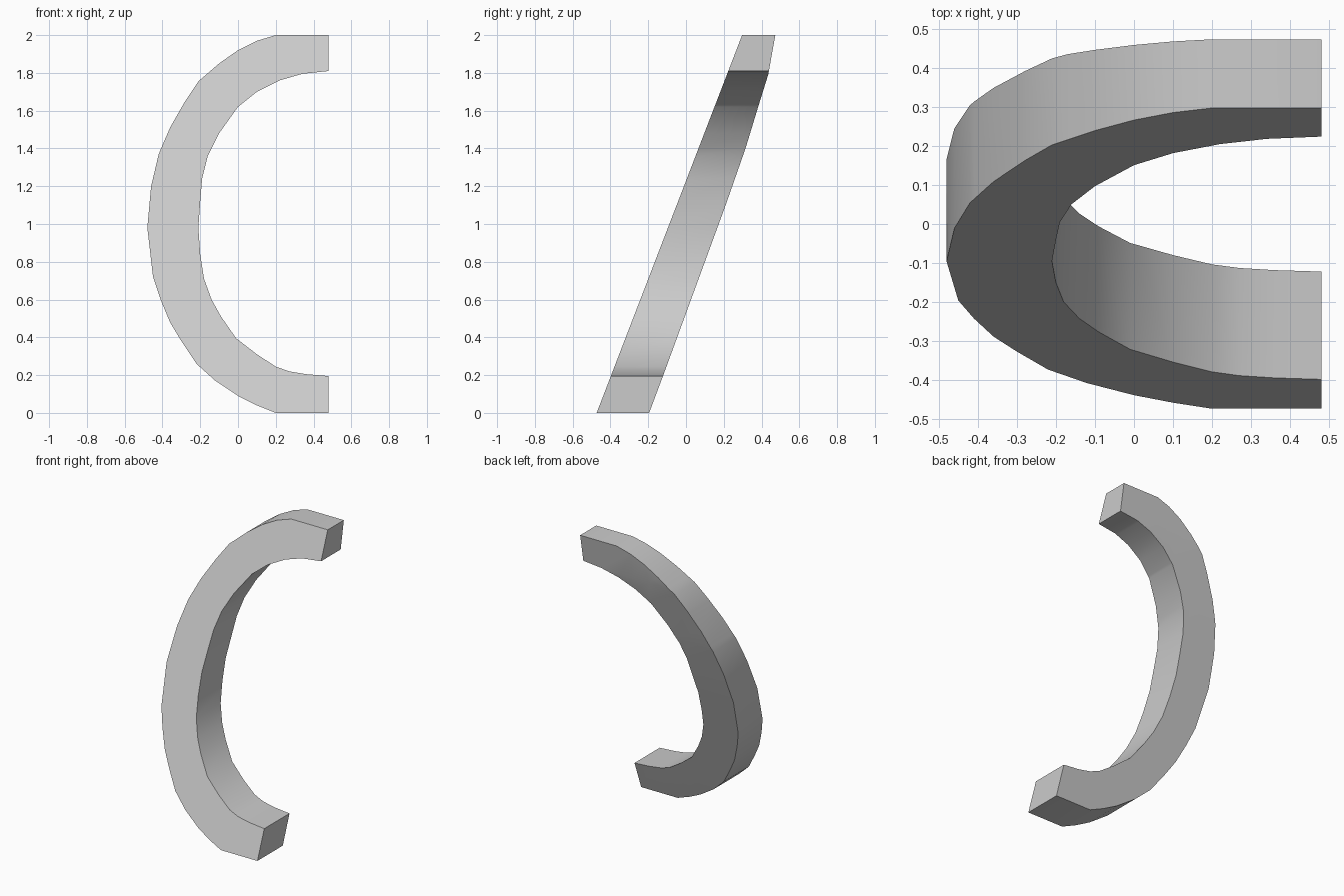
import bpy
import bmesh

cube = bpy.data.objects.get("Cube")
if cube:
    bpy.data.objects.remove(cube, do_unlink=True)

# C-shaped outline in x and z: matching outer and inner edges, top to bottom
outer = [(.48, 2), (.2, 2), (.1, 1.97), (0, 1.92), (-.1, 1.85), (-.21, 1.755),
         (-.28, 1.65), (-.36, 1.51), (-.42, 1.37), (-.46, 1.2), (-.48, .98),
         (-.45, .72), (-.41, .6), (-.36, .48), (-.3, .38), (-.22, .26),
         (-.12, .17), (0, .09), (.1, .04), (.2, 0), (.48, 0)]
inner = [(.48, 1.81), (.34, 1.795), (.22, 1.76), (.16, 1.73), (.1, 1.7), (0, 1.62),
         (-.1, 1.48), (-.16, 1.36), (-.19, 1.24), (-.2, 1.12), (-.21, .98),
         (-.2, .84), (-.18, .71), (-.14, .6), (-.09, .51), (-.01, .395),
         (.1, .31), (.2, .245), (.27, .22), (.36, .205), (.48, .195)]

# Depth of the sloping back surface at each height
back_curve = [(0, -.195), (.2, -.12), (.8, .1), (1.1, .21), (1.4, .315),
              (1.63, .385), (1.79, .435), (2, .473)]


def front_y(z):
    return -.473 + .385 * z


def back_y(z):
    for (z0, y0), (z1, y1) in zip(back_curve, back_curve[1:]):
        if z <= z1:
            return y0 + (y1 - y0) * (z - z0) / (z1 - z0)
    return back_curve[-1][1]


# Bridge the two edges with a strip and cut it where the back bends
bm = bmesh.new()
outer_verts, inner_verts = [[bm.verts.new((x, 0, z)) for x, z in edge]
                            for edge in (outer, inner)]
for i in range(len(outer) - 1):
    bm.faces.new((outer_verts[i], outer_verts[i + 1],
                  inner_verts[i + 1], inner_verts[i]))
for z, _ in back_curve[1:-1]:
    bmesh.ops.bisect_plane(bm, geom=bm.verts[:] + bm.edges[:] + bm.faces[:],
                           plane_co=(0, 0, z), plane_no=(0, 0, 1))

# Extrude it and lean the front and back surfaces
front_verts = bm.verts[:]
result = bmesh.ops.extrude_face_region(bm, geom=bm.faces[:], use_keep_orig=True)
back_verts = [v for v in result["geom"] if isinstance(v, bmesh.types.BMVert)]
for v in front_verts:
    v.co.y = front_y(v.co.z)
for v in back_verts:
    v.co.y = back_y(v.co.z)
bmesh.ops.recalc_face_normals(bm, faces=bm.faces[:])

mesh = bpy.data.meshes.new("curved_arch")
bm.to_mesh(mesh)
bm.free()
arch = bpy.data.objects.new("curved_arch", mesh)
bpy.context.collection.objects.link(arch)

# Plain grey finish
grey = bpy.data.materials.new("light_grey")
grey.use_nodes = True
colour = (.6, .6, .6, 1)
grey.diffuse_color = colour
grey.node_tree.nodes["Principled BSDF"].inputs["Base Color"].default_value = colour
mesh.materials.append(grey)

# Smooth the curved sides, keep the rims crisp
bpy.context.view_layer.objects.active = arch
arch.select_set(True)
bpy.ops.object.shade_smooth_by_angle(angle=.5)
